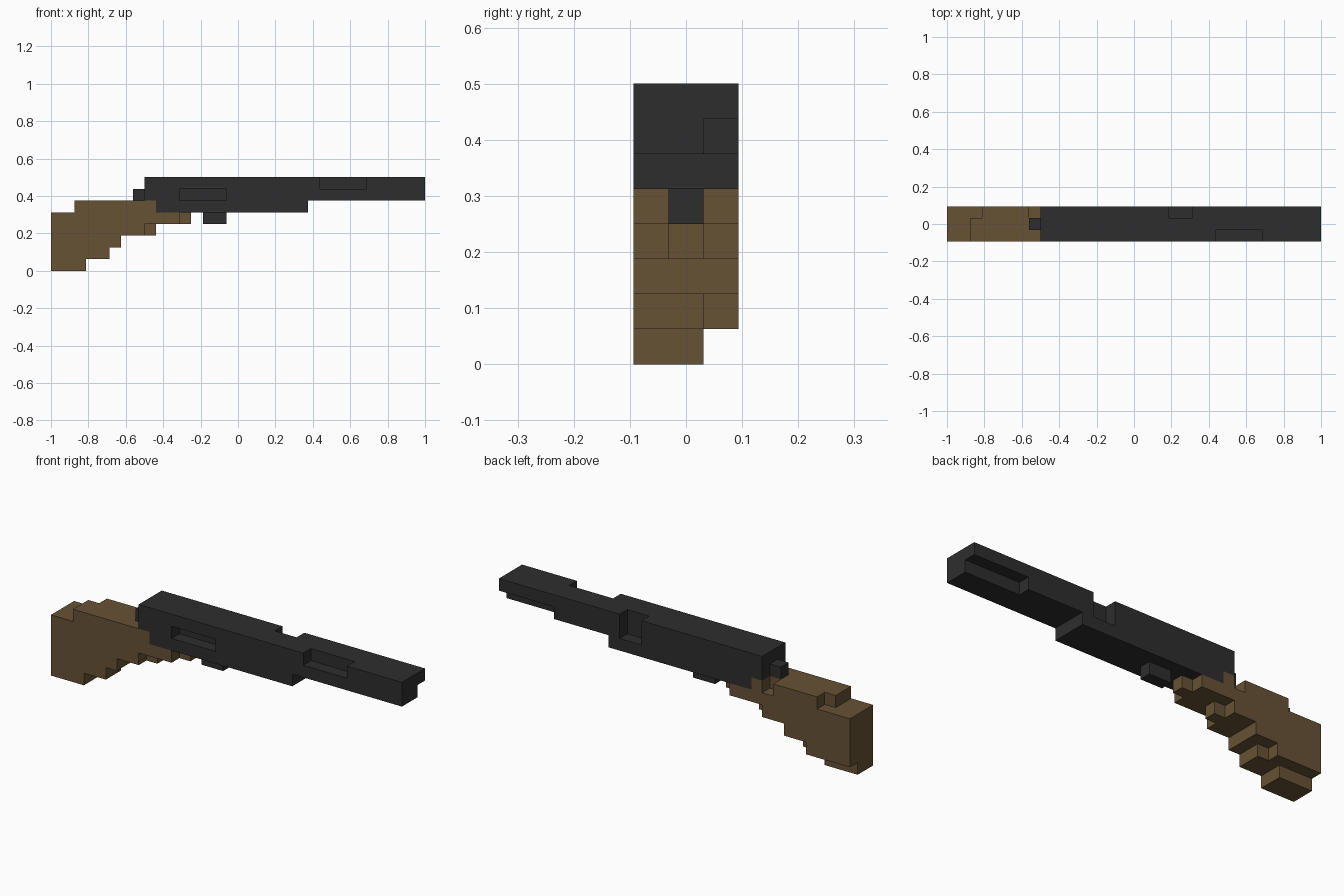
import bpy, bmesh, math
from itertools import product
from mathutils import Vector

old = bpy.data.objects.get("Cube")
if old:
    bpy.data.objects.remove(old, do_unlink=True)

U = 1 / 16                      # size of one block
ORIGIN = Vector((-1, -1.5 * U, 0))


def material(name, rgb):
    m = bpy.data.materials.new(name)
    m.use_nodes = True
    m.diffuse_color = (*rgb, 1)
    bsdf = m.node_tree.nodes["Principled BSDF"]
    bsdf.inputs["Base Color"].default_value = (*rgb, 1)
    bsdf.inputs["Roughness"].default_value = 0.8
    return m


wood = material("brown_wood", (0.136, 0.084, 0.035))
metal = material("dark_metal", (0.027, 0.027, 0.027))


def cells(x, y, z):
    """Blocks in half-open ranges: x along the length, y front to back, z up."""
    return set(product(range(*x), range(*y), range(*z)))


def block_part(name, fill, mat):
    """Skin a set of blocks with its outer faces only, then merge flat areas."""
    bm = bmesh.new()
    for c in fill:
        for axis in range(3):
            for side in (0, 1):
                n = list(c)
                n[axis] += 2 * side - 1
                if tuple(n) in fill:
                    continue
                a, b = (axis + 1) % 3, (axis + 2) % 3
                loop = []
                for da, db in ((0, 0), (1, 0), (1, 1), (0, 1)):
                    p = Vector(c)
                    p[axis] += side
                    p[a] += da
                    p[b] += db
                    loop.append(bm.verts.new(ORIGIN + p * U))
                bm.faces.new(loop if side else loop[::-1])
    bmesh.ops.remove_doubles(bm, verts=bm.verts[:], dist=1e-4)
    bmesh.ops.dissolve_limit(bm, angle_limit=math.radians(1),
                             verts=bm.verts[:], edges=bm.edges[:])
    mesh = bpy.data.meshes.new(name)
    bm.to_mesh(mesh)
    bm.free()
    mesh.materials.append(mat)
    ob = bpy.data.objects.new(name, mesh)
    bpy.context.collection.objects.link(ob)
    return ob


ALL, FRONT, MID, BACK = (0, 3), (0, 1), (1, 2), (2, 3)

# Stepped wooden stock, from the toe of the butt up to the grip
stock = cells((0, 3), (0, 2), (0, 1))
stock |= cells((0, 5), (0, 2), (1, 2)) | cells((0, 4), BACK, (1, 2))
stock |= cells((0, 6), ALL, (2, 3))
stock |= cells((0, 8), ALL, (3, 4)) | cells((8, 9), MID, (3, 4))
stock |= cells((0, 11), ALL, (4, 5)) | cells((11, 12), MID, (4, 5))
stock |= cells((2, 9), ALL, (5, 6))
# chips out of the back edge of the comb
stock -= cells((2, 3), BACK, (5, 6)) | cells((7, 8), BACK, (5, 6))
block_part("stock", stock, wood)

# Long metal body: full-length upper bar and a shorter lower receiver
body = cells((8, 32), ALL, (6, 8)) | cells((9, 22), ALL, (5, 6))
body -= cells((11, 15), FRONT, (6, 7))      # side slot
body -= cells((23, 27), FRONT, (7, 8))      # front top notch
body -= cells((19, 21), BACK, (6, 8))       # back notch
body -= cells((27, 32), BACK, (6, 7))       # groove under the muzzle
block_part("barrel_and_receiver", body, metal)

# Small metal parts
block_part("hammer", cells((7, 8), MID, (6, 7)), metal)
block_part("trigger", cells((13, 15), MID, (4, 5)), metal)
